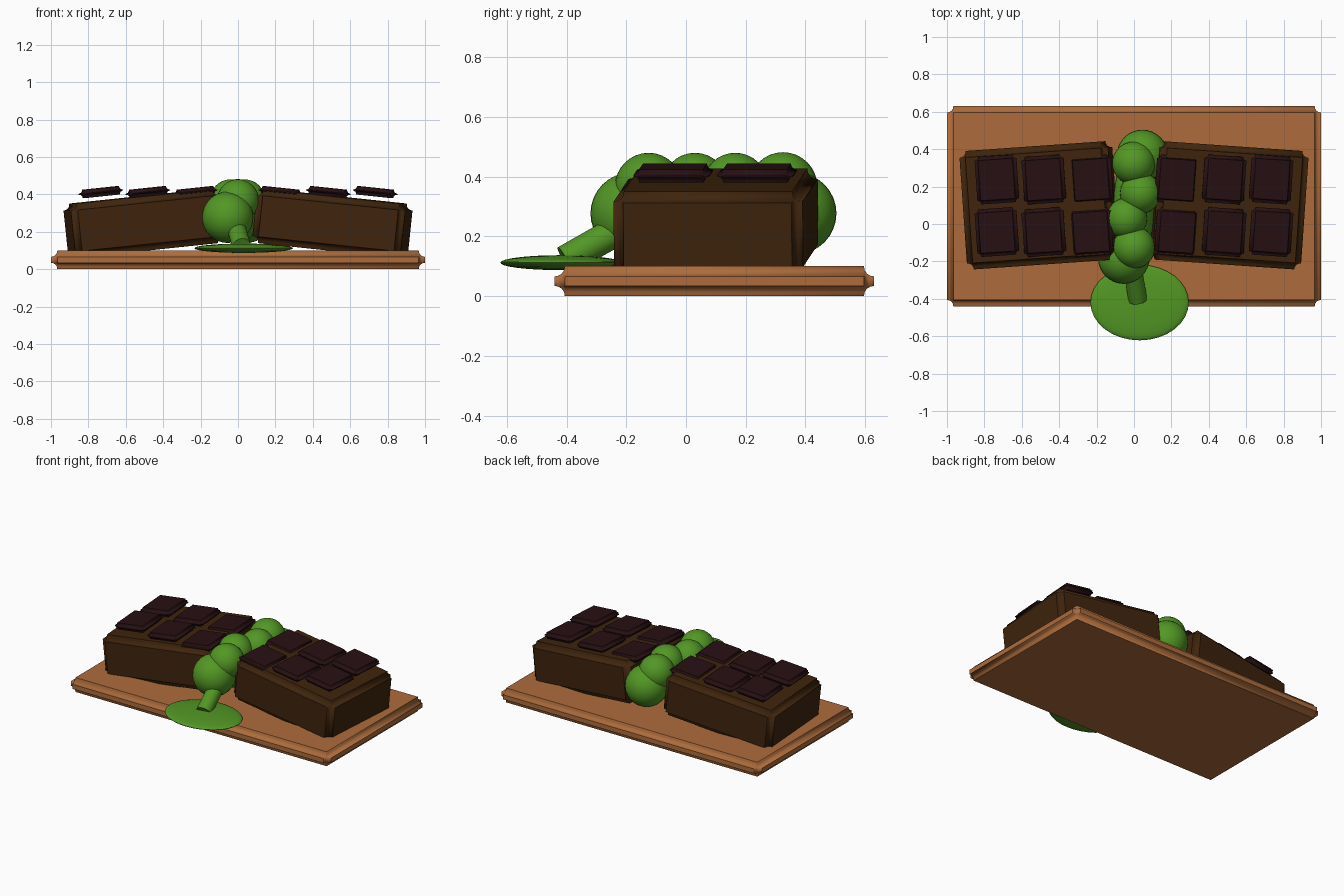
import bpy
import math
from mathutils import Vector

cube = bpy.data.objects.get("Cube")
if cube:
    bpy.data.objects.remove(cube, do_unlink=True)


def material(name, rgb):
    m = bpy.data.materials.new(name)
    m.use_nodes = True
    m.diffuse_color = (*rgb, 1)
    bsdf = next(n for n in m.node_tree.nodes if n.type == 'BSDF_PRINCIPLED')
    bsdf.inputs["Base Color"].default_value = (*rgb, 1)
    return m


WOOD = material("warm wood", (0.42, 0.15, 0.045))
CHOCOLATE = material("brown chocolate", (0.05, 0.018, 0.004))
DARK = material("dark chocolate", (0.02, 0.005, 0.006))
GREEN = material("green filling", (0.085, 0.31, 0.018))


def finish(name, mat, smooth=True):
    ob = bpy.context.object
    ob.name = name
    ob.data.materials.append(mat)
    if smooth:
        bpy.ops.object.shade_smooth_by_angle(angle=math.radians(40))
    return ob


def moulded_block(name, loc, size, rot, mat, edge):
    """Box whose edges are cut with a hollow moulding."""
    bpy.ops.mesh.primitive_cube_add(size=1, location=loc,
                                    rotation=[math.radians(a) for a in rot])
    ob = bpy.context.object
    ob.scale = size
    bpy.ops.object.transform_apply(location=False, rotation=False, scale=True)
    finish(name, mat)
    bevel = ob.modifiers.new("moulding", 'BEVEL')
    bevel.width = edge
    bevel.segments = 4
    bevel.profile = 0.08
    return ob


def blob(name, loc, radii):
    bpy.ops.mesh.primitive_uv_sphere_add(segments=32, ring_count=16,
                                         radius=1, location=loc)
    bpy.context.object.scale = radii
    bpy.ops.object.transform_apply(location=False, rotation=False, scale=True)
    return finish(name, GREEN)


# Serving board
moulded_block("board", (0, 0.095, 0.05), (2, 1.07, 0.1), (0, 0, 0), WOOD, 0.034)

# Two broken halves, leaning up towards the gap, with raised squares
for side, label in ((-1, "right"), (1, "left")):
    tilt = (0, side * 6, -side * 4)
    moulded_block(label + "_bar_half", (side * 0.505, 0.1, 0.245),
                  (0.8, 0.635, 0.29), tilt, CHOCOLATE, 0.035)
    for col, x in enumerate((0.228, 0.482, 0.733)):
        for row, y in enumerate((-0.043, 0.238)):
            moulded_block(f"{label}_square_{row}_{col}", (side * x, y, 0.412),
                          (0.225, 0.255, 0.045), tilt, DARK, 0.02)

# Zigzag of filling oozing out of the gap
for i, (x, y, z, r) in enumerate((
        (0.045, 0.367, 0.277, 0.137), (-0.002, 0.325, 0.367, 0.115),
        (0.035, 0.165, 0.37, 0.11), (-0.04, 0.03, 0.37, 0.11),
        (0, -0.125, 0.367, 0.113), (-0.055, -0.183, 0.277, 0.137))):
    blob(f"filling_blob_{i}", (x, y, z), (r, r, r))
# Inner filling hidden in the gap
blob("filling_core", (0.0, 0.1, 0.27), (0.11, 0.3, 0.13))

# Drip running down to the puddle
top, bottom = Vector((-0.01, -0.22, 0.225)), Vector((0.02, -0.405, 0.12))
axis = top - bottom
bpy.ops.mesh.primitive_cylinder_add(
    vertices=32, radius=0.05, depth=axis.length, location=(top + bottom) / 2,
    rotation=axis.to_track_quat('Z', 'Y').to_euler())
finish("drip", GREEN)
blob("puddle", (0.03, -0.42, 0.112), (0.263, 0.202, 0.025))
